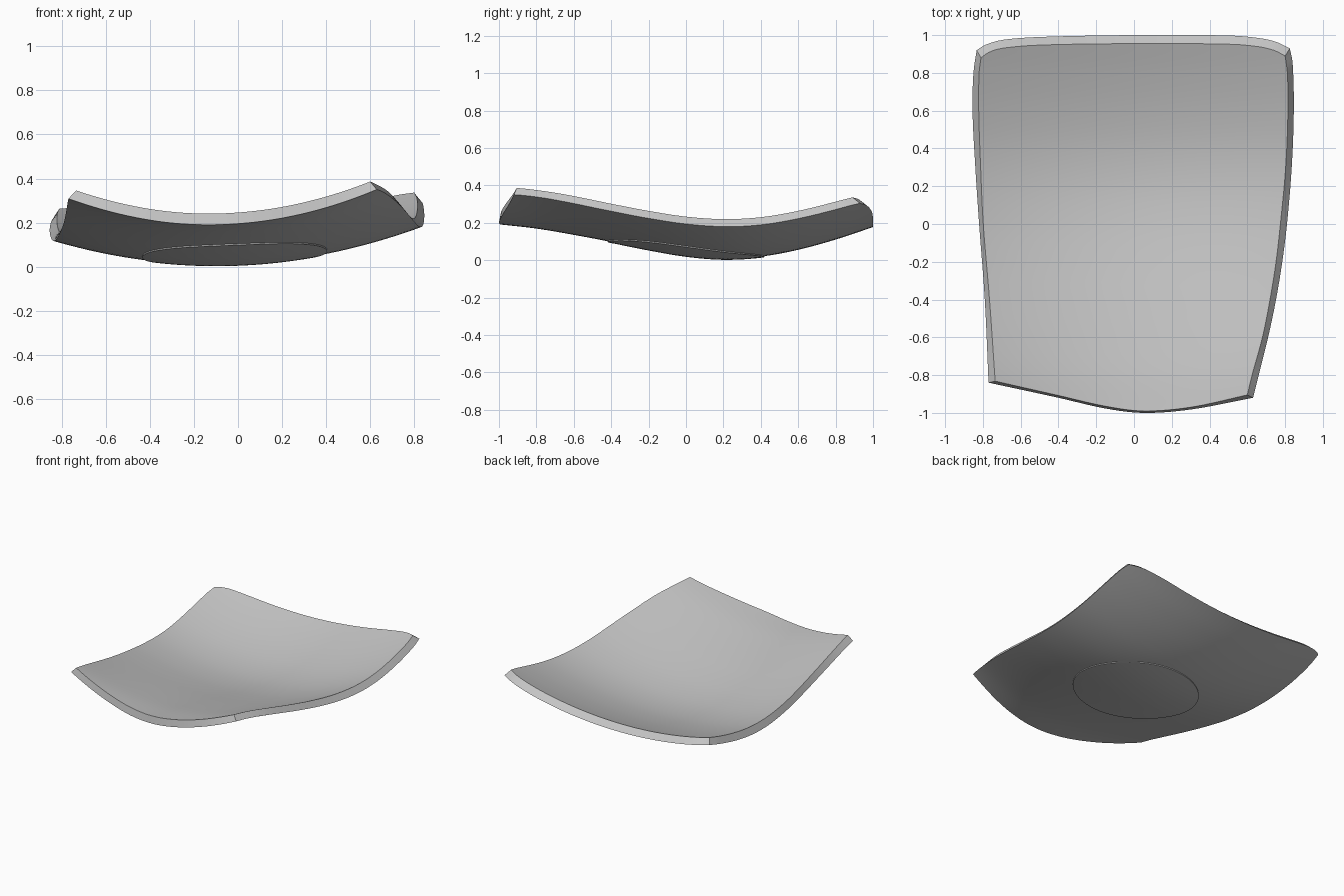
import bpy, bmesh, math
from mathutils import Vector

if "Cube" in bpy.data.objects:
    bpy.data.objects.remove(bpy.data.objects["Cube"])

N = 48            # grid resolution of the shell
THICK = 0.052     # vertical thickness of the shell


def curve(points):
    """Smooth function through (t, value) points, cubic Hermite."""
    def slope(i):
        a, b = points[max(i - 1, 0)], points[min(i + 1, len(points) - 1)]
        return (b[1] - a[1]) / (b[0] - a[0])

    def f(t):
        i = 0
        while i < len(points) - 2 and t > points[i + 1][0]:
            i += 1
        (t0, p0), (t1, p1) = points[i], points[i + 1]
        h = t1 - t0
        s = min(max((t - t0) / h, 0), 1)
        return ((2*s**3 - 3*s*s + 1) * p0 + (s**3 - 2*s*s + s) * h * slope(i)
                + (3*s*s - 2*s**3) * p1 + (s**3 - s*s) * h * slope(i + 1))
    return f


# underside shape: lengthwise profile, crosswise curvature and tilt
profile = curve([(-1, .195), (-.8, .172), (-.6, .138), (-.4, .1), (-.2, .06), (0, .026),
                 (.2, .01), (.4, .021), (.6, .058), (.8, .113), (1, .18)])
bend = curve([(-1, .32), (-.9, .31), (-.4, .225), (.2, .2), (.92, .165), (1, .16)])
tilt = curve([(-1, .066), (-.4, .046), (.2, .039), (1, .045)])


def height(x, y):
    return profile(y) + tilt(y) * x + bend(y) * x * x


def patch(left, right, front, back):
    """Coons patch between four edge curves: sides as (y, x), ends as (x, y)."""
    L, R, F, B = (curve(c) for c in (left, right, front, back))

    def side(f, pts, v):
        y = pts[0][0] + (pts[-1][0] - pts[0][0]) * v
        return Vector((f(y), y))

    def end(f, pts, u):
        x = pts[0][0] + (pts[-1][0] - pts[0][0]) * u
        return Vector((x, f(x)))

    def point(u, v):
        c00, c10 = end(F, front, 0), end(F, front, 1)
        c01, c11 = end(B, back, 0), end(B, back, 1)
        return ((1 - v) * end(F, front, u) + v * end(B, back, u)
                + (1 - u) * side(L, left, v) + u * side(R, right, v)
                - ((1 - u) * (1 - v) * c00 + u * (1 - v) * c10
                   + (1 - u) * v * c01 + u * v * c11))
    return point


# outline of the underside, and the slightly smaller outline of the top
outer = patch(
    [(-.84, -.77), (-.4, -.79), (0, -.82), (.3, -.84), (.6, -.855), (.8, -.85), (.92, -.833)],
    [(-.92, .63), (-.8, .66), (-.6, .71), (-.4, .752), (-.2, .785), (0, .81), (.3, .835),
     (.6, .846), (.85, .84), (.93, .825)],
    [(-.77, -.84), (-.4, -.92), (-.15, -.977), (.05, -1), (.3, -.982), (.63, -.92)],
    [(-.833, .92), (-.79, .947), (-.7, .974), (-.5, .99), (0, 1), (.5, .998), (.65, .986),
     (.75, .965), (.825, .93)])
inner = patch(
    [(-.832, -.735), (-.4, -.765), (0, -.798), (.3, -.812), (.6, -.822), (.8, -.82), (.88, -.81)],
    [(-.905, .6), (-.8, .625), (-.6, .68), (-.4, .72), (-.2, .752), (0, .775), (.3, .803),
     (.6, .815), (.8, .812), (.89, .8)],
    [(-.735, -.832), (-.4, -.908), (-.15, -.965), (.05, -.99), (.3, -.97), (.6, -.905)],
    [(-.81, .88), (-.77, .908), (-.7, .93), (-.5, .947), (0, .955), (.5, .952), (.65, .94),
     (.74, .92), (.8, .89)])

grey = bpy.data.materials.new("plain grey")
grey.diffuse_color = (.55, .55, .55, 1)
grey.use_nodes = True
grey.node_tree.nodes["Principled BSDF"].inputs["Base Color"].default_value = grey.diffuse_color


def finish(bm, name):
    bmesh.ops.recalc_face_normals(bm, faces=bm.faces)
    mesh = bpy.data.meshes.new(name)
    bm.to_mesh(mesh)
    bm.free()
    mesh.materials.append(grey)
    ob = bpy.data.objects.new(name, mesh)
    bpy.context.collection.objects.link(ob)
    bpy.ops.object.select_all(action='DESELECT')
    bpy.context.view_layer.objects.active = ob
    ob.select_set(True)
    bpy.ops.object.shade_smooth_by_angle(angle=math.radians(30))
    return ob


# curved shell: top sheet, underside sheet and the rim joining them
bm = bmesh.new()
sheets = []
for shape, lift in ((outer, 0), (inner, THICK)):
    rows = []
    for j in range(N + 1):
        row = []
        for i in range(N + 1):
            # denser spacing towards the rounded corners
            u = .5 - .5 * math.cos(math.pi * i / N)
            v = .5 - .5 * math.cos(math.pi * j / N)
            p = shape(u, v)
            row.append(bm.verts.new((p.x, p.y, height(p.x, p.y) + lift)))
        rows.append(row)
    for j in range(N):
        for i in range(N):
            bm.faces.new((rows[j][i], rows[j][i+1], rows[j+1][i+1], rows[j+1][i]))
    sheets.append([rows[0][i] for i in range(N)] + [rows[j][N] for j in range(N)]
                  + [rows[N][i] for i in range(N, 0, -1)] + [rows[j][0] for j in range(N, 0, -1)])
low, high = sheets
for k in range(len(low)):
    n = (k + 1) % len(low)
    bm.faces.new((low[k], low[n], high[n], high[k]))
finish(bm, "curved_shell")

# thin round plate following the underside
bm = bmesh.new()
CX, RADIUS, SEG, RINGS, DROP = -.015, .42, 64, 10, .006
layers = []
for drop in (DROP, -.003):
    centre = bm.verts.new((CX, 0, height(CX, 0) - drop))
    rings = []
    for r in range(1, RINGS + 1):
        ring = []
        for s in range(SEG):
            a, d = 2 * math.pi * s / SEG, RADIUS * r / RINGS
            x, y = CX + d * math.cos(a), d * math.sin(a)
            ring.append(bm.verts.new((x, y, height(x, y) - drop)))
        rings.append(ring)
    for s in range(SEG):
        n = (s + 1) % SEG
        bm.faces.new((centre, rings[0][s], rings[0][n]))
        for a, b in zip(rings, rings[1:]):
            bm.faces.new((a[s], b[s], b[n], a[n]))
    layers.append(rings[-1])
for s in range(SEG):
    n = (s + 1) % SEG
    bm.faces.new((layers[0][s], layers[0][n], layers[1][n], layers[1][s]))
finish(bm, "round_plate")
